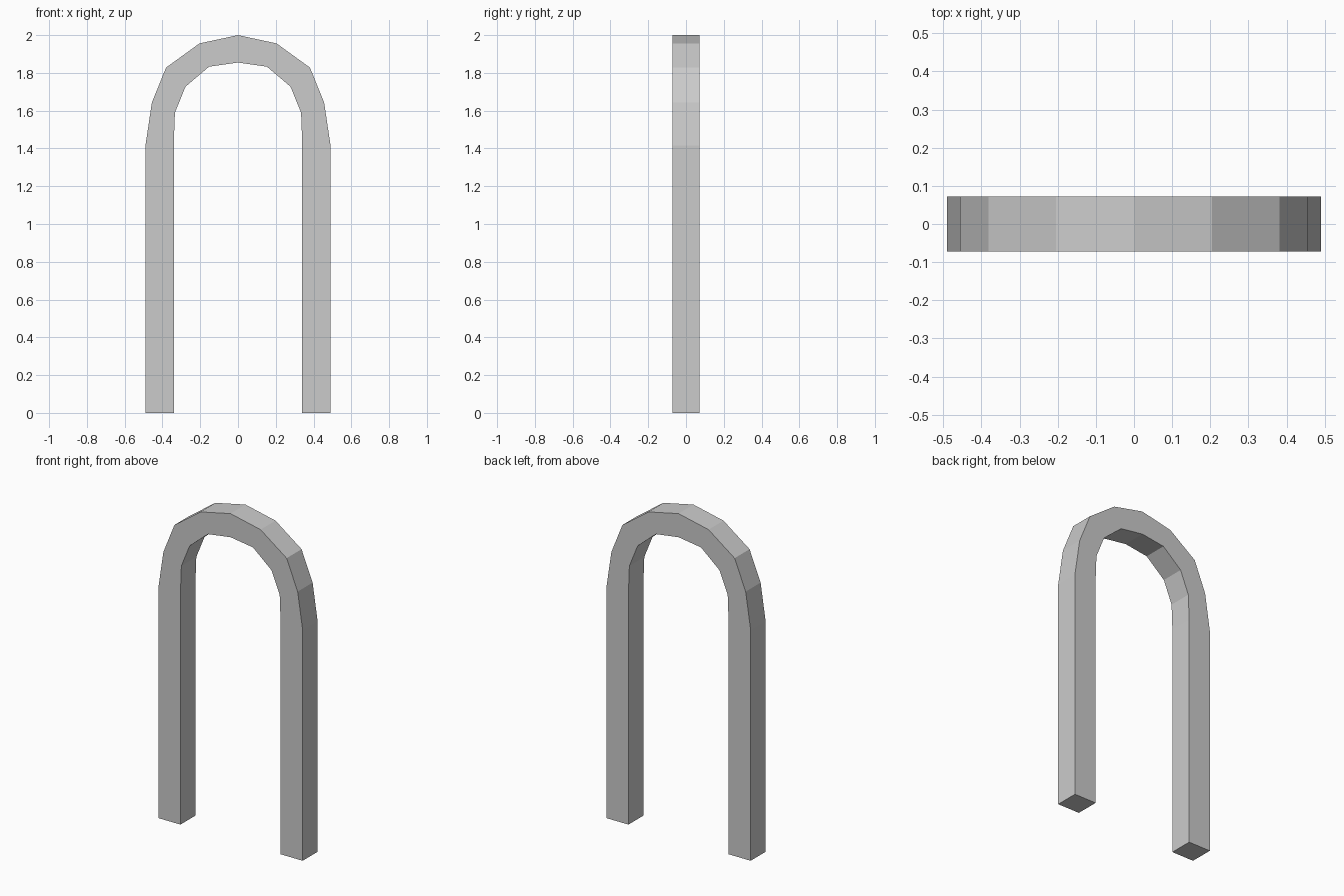
import bpy, bmesh

if "Cube" in bpy.data.objects:
    bpy.data.objects.remove(bpy.data.objects["Cube"])

HALF_DEPTH = 0.0725

# Right half of the arch, foot to crown: (outer x, z), (inner x, z)
half = [
    ((0.49, 0.0), (0.34, 0.0)),
    ((0.49, 1.415), (0.34, 1.43)),
    ((0.456, 1.643), (0.334, 1.589)),
    ((0.381, 1.828), (0.278, 1.727)),
    ((0.204, 1.956), (0.153, 1.833)),
    ((0.0, 2.0), (0.0, 1.855)),
]
# Mirror to the left half
stations = half + [tuple((-x, z) for x, z in s) for s in reversed(half[:-1])]

# Square-section bar swept along the arch, with capped feet
bm = bmesh.new()
rings = []
for (ox, oz), (ix, iz) in stations:
    rings.append([bm.verts.new(p) for p in (
        (ox, -HALF_DEPTH, oz), (ox, HALF_DEPTH, oz),
        (ix, HALF_DEPTH, iz), (ix, -HALF_DEPTH, iz))])
for a, b in zip(rings, rings[1:]):
    for i in range(4):
        j = (i + 1) % 4
        bm.faces.new((a[i], a[j], b[j], b[i]))
bm.faces.new(rings[0])
bm.faces.new(rings[-1])
bmesh.ops.recalc_face_normals(bm, faces=bm.faces)

mesh = bpy.data.meshes.new("arch_frame")
bm.to_mesh(mesh)
bm.free()
bpy.context.collection.objects.link(bpy.data.objects.new("arch_frame", mesh))
